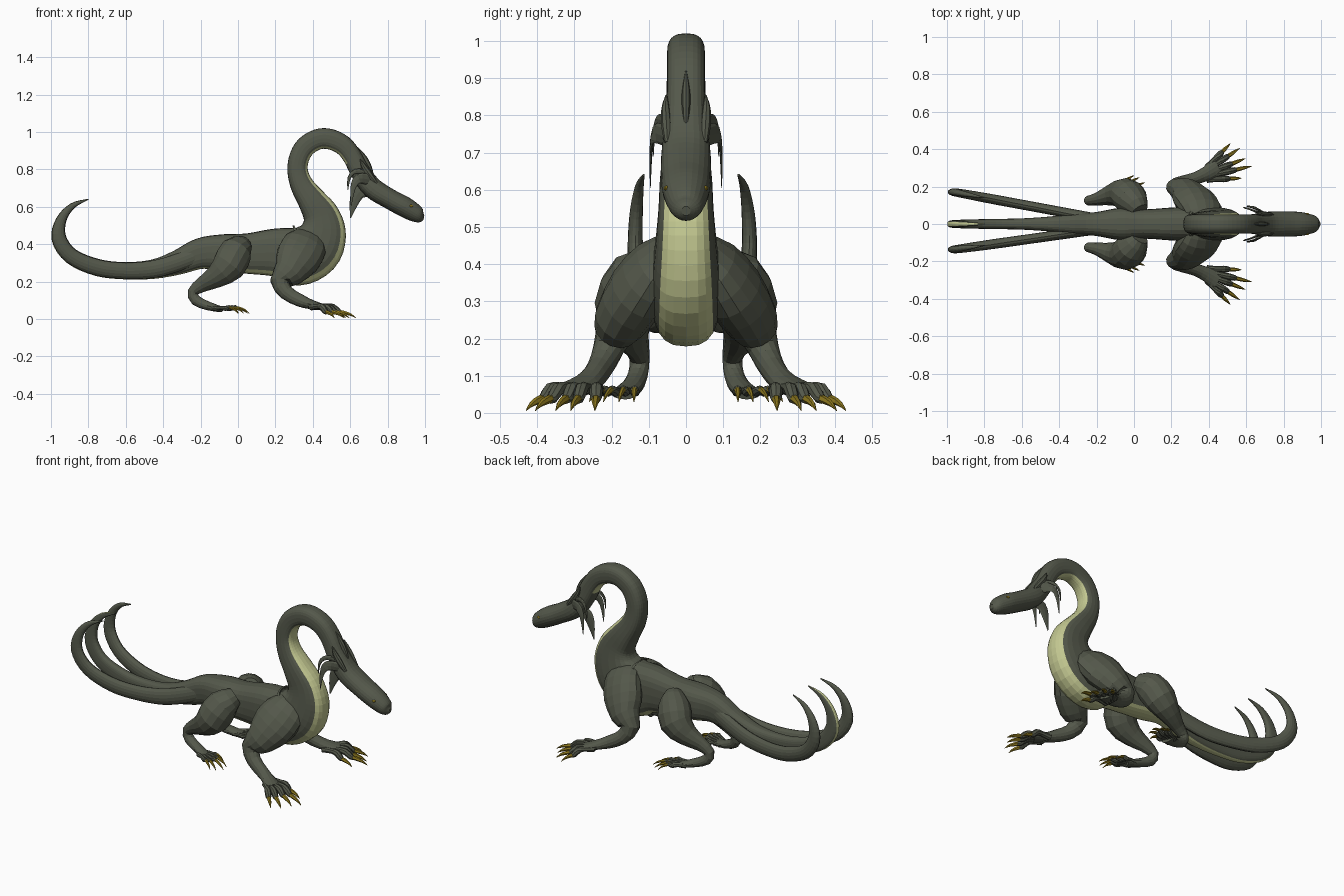
import bpy, bmesh, math
from mathutils import Vector


def material(name, rgb):
    m = bpy.data.materials.new(name)
    m.diffuse_color = (*rgb, 1)
    return m


HIDE = material("grey green hide", (0.089, 0.098, 0.070))
BELLY = material("pale belly", (0.546, 0.578, 0.283))
CLAW = material("ochre claw", (0.262, 0.185, 0.013))


def spline(pts, steps):
    """Catmull-Rom through rows of (x, y, z, side radius, up radius)."""
    out = []
    for i in range(len(pts) - 1):
        p = [pts[max(i - 1, 0)], pts[i], pts[i + 1], pts[min(i + 2, len(pts) - 1)]]
        for s in range(steps):
            t = s / steps
            out.append([0.5 * (2 * b + (c - a) * t + (2 * a - 5 * b + 4 * c - d) * t * t
                               + (3 * b - a - 3 * c + d) * t ** 3) for a, b, c, d in zip(*p)])
    out.append(list(pts[-1]))
    return out


def power(v, e):
    return math.copysign(abs(v) ** e, v)


def tube(bm, pts, n=12, steps=3, rule=None, box=lambda x: 1.0):
    """Oval tube along a path; box < 1 squares the section, rule(centre, up) picks the material."""
    rows = spline(pts, steps)
    rings = []
    for i, r in enumerate(rows):
        c = Vector(r[:3])
        t = (Vector(rows[min(i + 1, len(rows) - 1)][:3]) - Vector(rows[max(i - 1, 0)][:3])).normalized()
        side = Vector((0, 1, 0))
        side = (side - t * side.dot(t)).normalized()
        up = t.cross(side)
        w, h, e = max(r[3], 0.001), max(r[4], 0.001), box(r[0])
        rings.append([bm.verts.new(c + side * (w * power(math.cos(2 * math.pi * k / n), e))
                                   + up * (h * power(math.sin(2 * math.pi * k / n), e)))
                      for k in range(n)])
    for i in range(len(rings) - 1):
        mid = (Vector(rows[i][:3]) + Vector(rows[i + 1][:3])) / 2
        for k in range(n):
            j = (k + 1) % n
            f = bm.faces.new((rings[i][k], rings[i][j], rings[i + 1][j], rings[i + 1][k]))
            if rule:
                f.material_index = rule(mid, math.sin(2 * math.pi * (k + 0.5) / n))
    bm.faces.new(rings[0])
    bm.faces.new(rings[-1])


def finish(bm, name, mats):
    bmesh.ops.recalc_face_normals(bm, faces=bm.faces[:])
    me = bpy.data.meshes.new(name)
    bm.to_mesh(me)
    bm.free()
    for m in mats:
        me.materials.append(m)
    ob = bpy.data.objects.new(name, me)
    bpy.context.collection.objects.link(ob)
    return ob


def make(name, paths, mats=(HIDE,), **kw):
    bm = bmesh.new()
    for p in paths:
        tube(bm, p, **kw)
    return finish(bm, name, mats)


def flip(pts, s):
    return [(p[0], p[1] * s, *p[2:]) for p in pts]


def underside(c, up):
    if c.x > 0.62:
        return 0
    return int(up < (-0.75 if c.x > -0.15 else -0.9))


def squareness(x):
    return min(1.0, max(.74, .74 + (x - .62) * 1.0))


# tail from tip to hip: x, z, side radius, up radius
tail = [(-.80, .64, .003, .003), (-.885, .605, .012, .016), (-.945, .53, .018, .028),
        (-.957, .43, .021, .040), (-.89, .335, .024, .043), (-.75, .275, .027, .046),
        (-.60, .258, .030, .046), (-.45, .267, .040, .052), (-.32, .303, .055, .066),
        (-.20, .35, .064, .083)]
# trunk, neck and head
trunk = [(-.08, .355, .085, .098), (.05, .35, .078, .108), (.20, .355, .088, .13),
         (.31, .338, .094, .16), (.405, .38, .092, .155), (.45, .465, .082, .130),
         (.445, .55, .074, .100), (.398, .63, .070, .078), (.345, .71, .061, .063),
         (.32, .785, .055, .055), (.325, .855, .053, .054), (.36, .92, .051, .055),
         (.425, .96, .051, .055), (.49, .962, .051, .055), (.56, .93, .051, .053),
         (.61, .87, .051, .051), (.655, .785, .055, .053), (.72, .70, .066, .056),
         (.815, .64, .067, .054), (.89, .600, .064, .055), (.945, .567, .052, .048),
         (.975, .548, .038, .035), (.994, .543, .012, .013)]
make("body", [[(x, 0, z, w, h) for x, z, w, h in tail + trunk]], (HIDE, BELLY),
     n=24, steps=4, rule=underside, box=squareness)

# two outer tails fanning from the hip
for label, slope in (("left", 0.185), ("right", -0.14)):
    off = math.copysign(0.03, slope)
    pts = [(x, off + slope * (-x - .2), z, min(w, .026), min(h, .05) * .93) for x, z, w, h in tail]
    make(label + "_outer_tail", [pts], n=16, steps=4)

# limbs: path from shoulder or hip to foot
front = [(.375, .03, .435, .05, .09), (.36, .082, .395, .066, .118), (.32, .130, .325, .080, .122),
         (.27, .178, .248, .071, .086), (.224, .198, .20, .048, .053), (.26, .222, .14, .037, .040),
         (.33, .245, .10, .033, .035), (.39, .27, .078, .040, .026), (.45, .305, .064, .05, .018)]
hind = [(.03, .07, .40, .05, .05), (-.01, .125, .36, .085, .088), (-.05, .162, .285, .085, .092),
        (-.12, .155, .225, .058, .062), (-.19, .135, .185, .036, .042), (-.24, .125, .145, .027, .030),
        (-.225, .13, .10, .027, .029), (-.16, .145, .07, .029, .024), (-.09, .17, .052, .036, .016)]
front_tips = [(.515, .43), (.565, .405), (.595, .35), (.63, .31), (.575, .245)]
hind_tips = [(.00, .26), (.03, .25), (.06, .222), (.05, .18), (.005, .14)]


def foot(name, s, root, tips, r, ground):
    toes, claws = [], []
    for i, (tx, ty) in enumerate(tips):
        a = Vector((root[0], root[1] + (2 - i) * r * .9, root[2]))
        b = Vector((tx, ty, ground))

        def at(t, z, w):
            p = a.lerp(b, t)
            return (p.x, p.y * s, z, w, w)
        toes.append([at(0, root[2], r), at(.3, root[2] + .004, r * .8),
                     at(.48, root[2], r), at(.62, ground + .033, r * .85), at(.69, ground + .027, r * .4)])
        claws.append([at(.56, ground + .036, r * .6), at(.72, ground + .029, r * .62),
                      at(.88, ground + .018, r * .42), at(1, ground, .001)])
    make(name + "_toes", toes, n=8, steps=2)
    make(name + "_claws", claws, (CLAW,), n=6, steps=2)


for side, s in (("left", 1), ("right", -1)):
    make(side + "_front_leg", [flip(front, s)], n=14, steps=2)
    make(side + "_hind_leg", [flip(hind, s)], n=14, steps=2)
    foot(side + "_front_foot", s, (.39, .27, .064), front_tips, .018, .006)
    foot(side + "_hind_foot", s, (-.13, .16, .056), hind_tips, .013, .03)

    # brow horn and hanging cheek fins
    make(side + "_brow_horn", [flip([(.74, .05, .725, .008, .01), (.70, .053, .775, .014, .018),
                                     (.67, .055, .82, .011, .014), (.655, .053, .855, .002, .002)], s)], n=8)
    make(side + "_cheek_fins", [
        flip([(.70, .055, .745, .008, .03), (.645, .086, .75, .006, .026),
              (.615, .094, .70, .004, .014), (.605, .096, .605, .001, .002)], s),
        flip([(.69, .05, .78, .008, .018), (.63, .075, .79, .005, .013),
              (.595, .086, .755, .004, .009), (.587, .088, .69, .001, .002)], s)], n=8)

    # eye
    bm = bmesh.new()
    bmesh.ops.create_uvsphere(bm, u_segments=10, v_segments=6, radius=.009)
    eye = finish(bm, side + "_eye", (CLAW,))
    eye.scale = (1.2, .7, .8)
    eye.location = (.925, s * .053, .604)

# crest on the back of the head, and throat fin
make("head_crest", [[(.725, 0, .75, .004, .005), (.70, 0, .81, .010, .016),
                     (.67, 0, .86, .012, .02), (.638, 0, .92, .002, .002)]], n=8)
make("throat_fin", [[(.69, 0, .69, .010, .035), (.645, 0, .675, .009, .036),
                     (.62, 0, .62, .006, .024), (.602, 0, .54, .001, .002)]], n=8)
